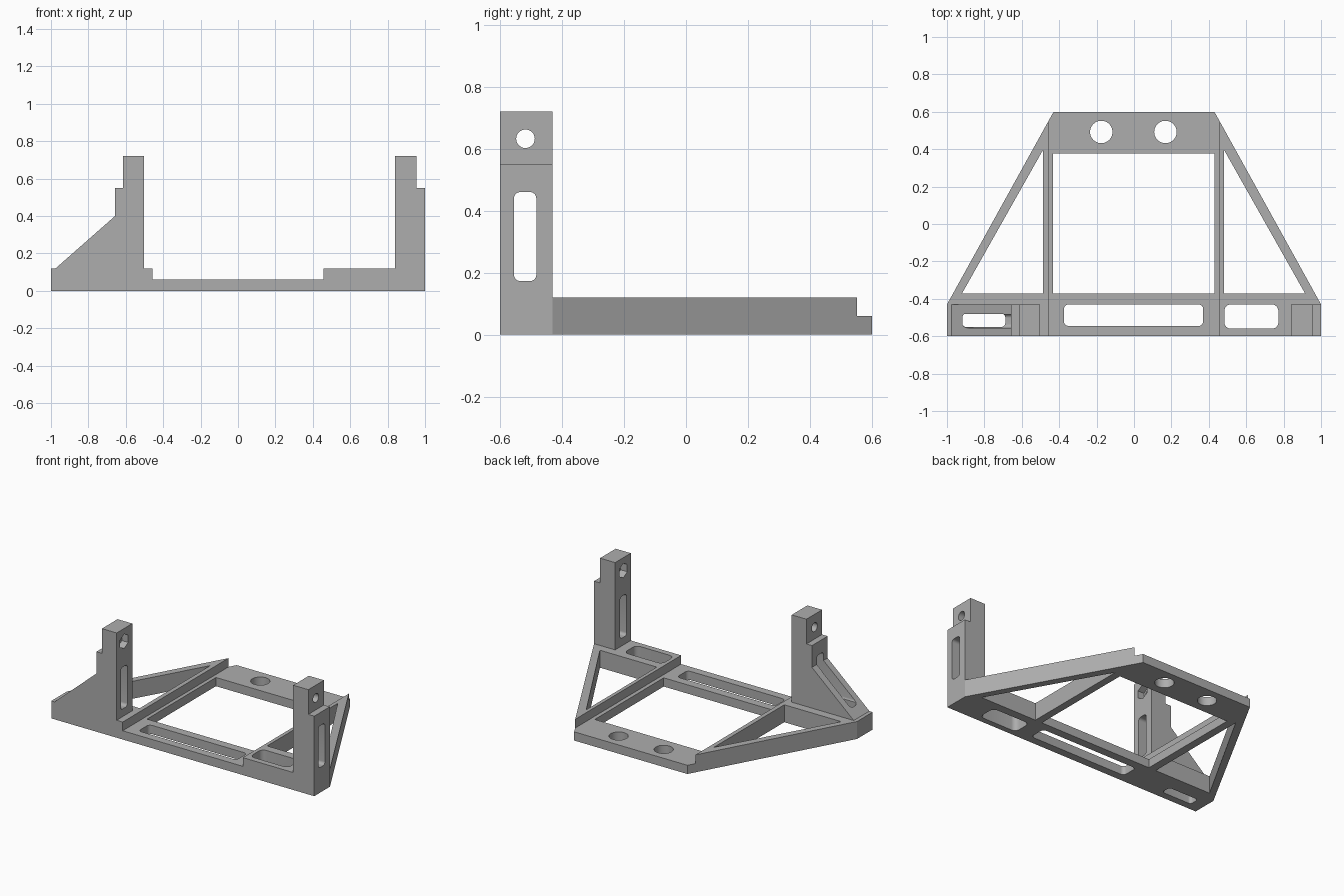
import bpy
import bmesh
import math
from mathutils import Vector

default = bpy.data.objects.get("Cube")
if default:
    bpy.data.objects.remove(default, do_unlink=True)

grey = bpy.data.materials.new("plain grey")
grey.use_nodes = True
grey.diffuse_color = (0.42, 0.42, 0.42, 1)
grey.node_tree.nodes["Principled BSDF"].inputs["Base Color"].default_value = (0.42, 0.42, 0.42, 1)

# Which 3D point a profile point (a, b) at depth d becomes for each extrusion axis
AXES = {
    "X": lambda a, b, d: (d, a, b),
    "Y": lambda a, b, d: (a, d, b),
    "Z": lambda a, b, d: (a, b, d),
}


def prism(name, points, axis, start, end):
    """Extrude a flat profile along an axis."""
    bm = bmesh.new()
    verts = [bm.verts.new(AXES[axis](a, b, start)) for a, b in points]
    face = bm.faces.new(verts)
    extruded = bmesh.ops.extrude_face_region(bm, geom=[face])["geom"]
    moved = [v for v in extruded if isinstance(v, bmesh.types.BMVert)]
    bmesh.ops.translate(bm, verts=moved, vec=Vector(AXES[axis](0, 0, end - start)))
    bmesh.ops.recalc_face_normals(bm, faces=bm.faces)
    mesh = bpy.data.meshes.new(name)
    bm.to_mesh(mesh)
    bm.free()
    mesh.materials.append(grey)
    obj = bpy.data.objects.new(name, mesh)
    bpy.context.collection.objects.link(obj)
    return obj


def rect(a0, a1, b0, b1):
    return [(a0, b0), (a1, b0), (a1, b1), (a0, b1)]


def ring(a, b, radius, sides, turn=0):
    angles = [turn + math.tau * i / sides for i in range(sides)]
    return [(a + radius * math.cos(t), b + radius * math.sin(t)) for t in angles]


def slot(a0, a1, b0, b1, radius, steps=6):
    """Rectangle with rounded corners."""
    centres = rect(a0 + radius, a1 - radius, b0 + radius, b1 - radius)
    points = []
    for corner, (a, b) in enumerate(centres):
        for i in range(steps + 1):
            t = math.pi / 2 * (corner + 2 + i / steps)
            points.append((a + radius * math.cos(t), b + radius * math.sin(t)))
    return points


def combine(target, tool, operation):
    """Apply a boolean and discard the tool object."""
    tool.hide_render = True
    mod = target.modifiers.new(operation, "BOOLEAN")
    mod.operation = operation
    mod.solver = "EXACT"
    mod.object = tool
    bpy.context.view_layer.update()
    graph = bpy.context.evaluated_depsgraph_get()
    result = bpy.data.meshes.new_from_object(target.evaluated_get(graph))
    target.modifiers.clear()
    target.data = result
    bpy.data.objects.remove(tool, do_unlink=True)


def cut(points, axis, start, end):
    combine(frame, prism("cutter", points, axis, start, end), "DIFFERENCE")


LOW, HIGH, STEP = 0.06, 0.12, 0.457
FRONT, POST_BACK, BACK = -0.6, -0.43, 0.6

# Base plate with a lowered middle
outline = [(-1, FRONT), (1, FRONT), (1, POST_BACK), (0.43, BACK), (-0.43, BACK), (-1, POST_BACK)]
frame = prism("mount_frame", outline, "Z", 0, HIGH)
cut(rect(-STEP, STEP, -1, 1), "Z", LOW, 1)

# Stepped posts, the one on the model's right with a sloping brace
right_profile = [(-1, 0), (-0.503, 0), (-0.503, 0.72), (-0.615, 0.72), (-0.615, 0.55),
                 (-0.657, 0.55), (-0.657, 0.4), (-0.975, HIGH), (-1, HIGH)]
left_profile = [(0.84, 0), (1, 0), (1, 0.55), (0.955, 0.55), (0.955, 0.72), (0.84, 0.72)]
for name, profile in (("right_post", right_profile), ("left_post", left_profile)):
    combine(frame, prism(name, profile, "Y", FRONT, POST_BACK), "UNION")

# Open bays in the base
cut(rect(-0.432, 0.43, -0.372, 0.377), "Z", -1, 1)
for side, inner, outer in ((-1, 0.487, 0.92), (1, 0.482, 0.915)):
    bay = [(side * inner, -0.372), (side * outer, -0.372), (side * inner, 0.395)]
    cut(bay, "Z", -1, 1)

# Slots along the front and round holes at the back
cut(slot(-0.375, 0.37, -0.545, -0.43, 0.025), "Z", -1, 1)
cut(slot(0.483, 0.772, -0.56, -0.43, 0.035), "Z", -1, 1)
cut(slot(-0.918, -0.688, -0.55, -0.48, 0.02), "Z", -1, 1)
for x in (-0.175, 0.168):
    cut(ring(x, 0.492, 0.06, 40), "Z", -1, 1)

# Windows, bolt holes and hexagonal nut pockets in the posts
cut(slot(-0.555, -0.483, 0.173, 0.46, 0.02), "X", -2, 2)
cut(ring(-0.518, 0.632, 0.03, 32), "X", -2, 2)
cut(ring(-0.518, 0.632, 0.05, 6, math.pi / 6), "X", -0.55, 0.89)

# Flat faces with smooth shading kept only inside the rounded cuts
bpy.ops.object.select_all(action="DESELECT")
frame.select_set(True)
bpy.context.view_layer.objects.active = frame
bpy.ops.object.shade_smooth_by_angle(angle=math.radians(25))
